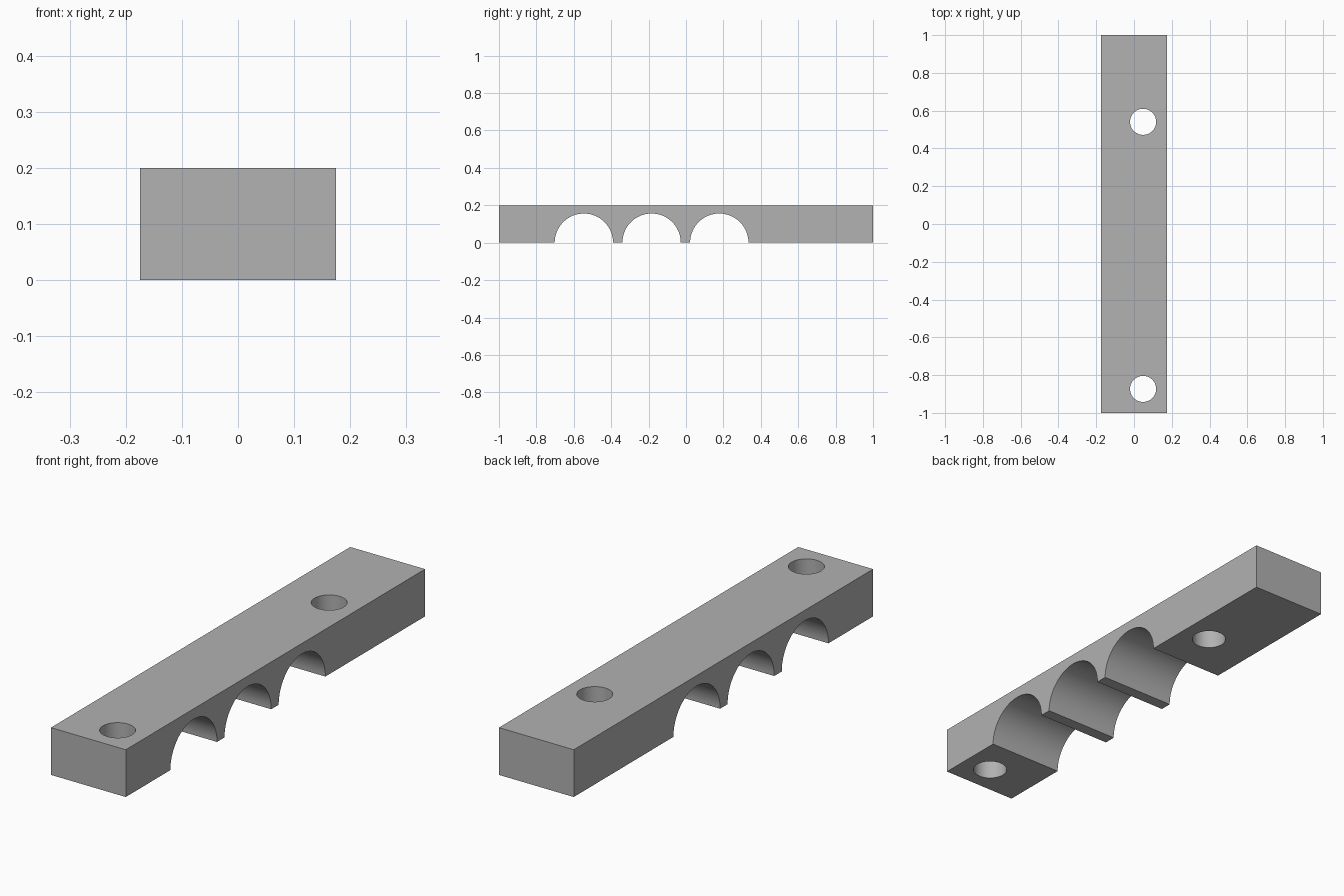
import bpy
import bmesh
import math

if "Cube" in bpy.data.objects:
    bpy.data.objects.remove(bpy.data.objects["Cube"], do_unlink=True)

WIDTH, LENGTH, HEIGHT = 0.35, 2.0, 0.2
ARCH_RADIUS, ARCH_CENTRES, ARCH_STEPS = 0.156, (-0.546, -0.184, 0.178), 48
HOLE_RADIUS, HOLE_X, HOLE_YS = 0.069, 0.048, (-0.873, 0.541)

grey = bpy.data.materials.new("plain grey")
grey.use_nodes = True
colour = (0.445, 0.445, 0.445, 1)
grey.diffuse_color = colour
grey.node_tree.nodes["Principled BSDF"].inputs["Base Color"].default_value = colour

# Side profile: a bar with three semicircular arches along its underside
profile = [(-LENGTH / 2, 0)]
for centre in ARCH_CENTRES:
    for i in range(ARCH_STEPS + 1):
        a = math.pi * (1 - i / ARCH_STEPS)
        profile.append((centre + ARCH_RADIUS * math.cos(a), ARCH_RADIUS * math.sin(a)))
profile += [(LENGTH / 2, 0), (LENGTH / 2, HEIGHT), (-LENGTH / 2, HEIGHT)]

# Extrude the profile across the width
bm = bmesh.new()
side = bm.faces.new([bm.verts.new((-WIDTH / 2, y, z)) for y, z in profile])
extruded = bmesh.ops.extrude_face_region(bm, geom=[side], use_keep_orig=True)["geom"]
moved = [v for v in extruded if isinstance(v, bmesh.types.BMVert)]
bmesh.ops.translate(bm, verts=moved, vec=(WIDTH, 0, 0))
bmesh.ops.recalc_face_normals(bm, faces=bm.faces)
mesh = bpy.data.meshes.new("clamp_bar")
bm.to_mesh(mesh)
bm.free()
mesh.materials.append(grey)
bar = bpy.data.objects.new("clamp_bar", mesh)
bpy.context.collection.objects.link(bar)

# Drill the two vertical bolt holes
for y in HOLE_YS:
    bpy.ops.mesh.primitive_cylinder_add(vertices=64, radius=HOLE_RADIUS, depth=HEIGHT * 2,
                                        location=(HOLE_X, y, HEIGHT / 2))
    cutter = bpy.context.object
    cutter.name = "bolt_hole_cutter"
    cutter.hide_render = True
    cutter.data.materials.append(grey)
    drill = bar.modifiers.new("bolt_hole", 'BOOLEAN')
    drill.operation = 'DIFFERENCE'
    drill.solver = 'EXACT'
    drill.object = cutter
    bpy.ops.object.select_all(action='DESELECT')
    bar.select_set(True)
    bpy.context.view_layer.objects.active = bar
    bpy.ops.object.modifier_apply(modifier=drill.name)
    bpy.data.objects.remove(cutter, do_unlink=True)

# Smooth the curved walls and keep the edges crisp
bpy.ops.object.shade_smooth_by_angle(angle=math.radians(30))
